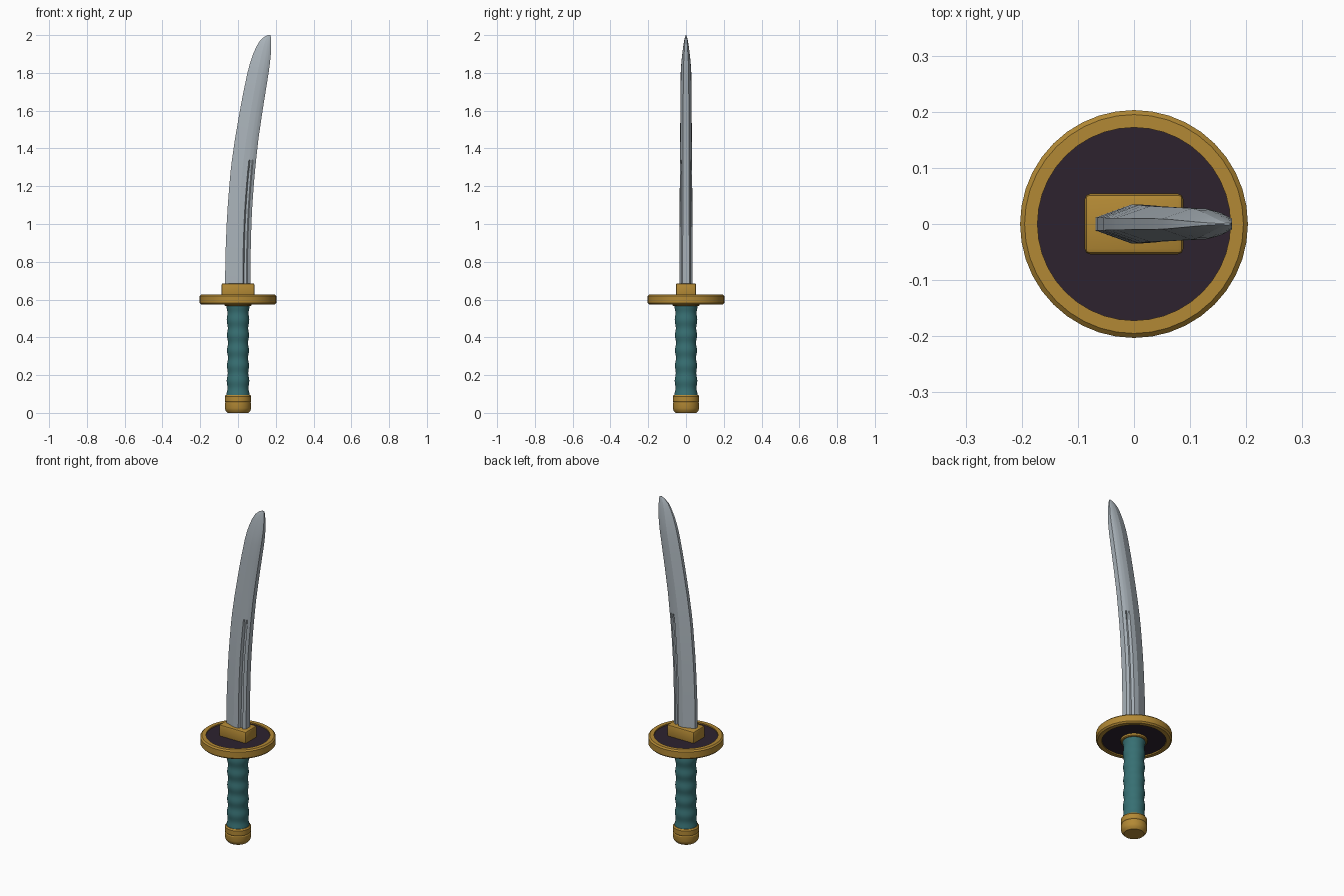
import bpy, bmesh, math

if "Cube" in bpy.data.objects:
    bpy.data.objects.remove(bpy.data.objects["Cube"])


def material(name, rgb):
    m = bpy.data.materials.new(name)
    m.diffuse_color = (*rgb, 1)
    m.use_nodes = True
    m.node_tree.nodes["Principled BSDF"].inputs["Base Color"].default_value = m.diffuse_color
    return m


GOLD = material("gold", (0.45, 0.25, 0.035))
STEEL = material("steel", (0.40, 0.45, 0.49))
TEAL = material("teal wrap", (0.038, 0.16, 0.17))
DARK = material("dark plum", (0.026, 0.016, 0.028))


def finish(name, bm, mat, angle):
    bmesh.ops.recalc_face_normals(bm, faces=bm.faces)
    me = bpy.data.meshes.new(name)
    bm.to_mesh(me)
    bm.free()
    me.materials.append(mat)
    ob = bpy.data.objects.new(name, me)
    bpy.context.collection.objects.link(ob)
    bpy.ops.object.select_all(action='DESELECT')
    ob.select_set(True)
    bpy.context.view_layer.objects.active = ob
    bpy.ops.object.shade_smooth_by_angle(angle=math.radians(angle))
    return ob


def loft(name, rings, mat, angle=30, closed=False):
    """Skin a list of rings; cap the ends unless the rings form a closed loop."""
    bm = bmesh.new()
    vs = [[bm.verts.new(p) for p in ring] for ring in rings]
    n = len(vs[0])
    pairs = list(zip(vs, vs[1:]))
    if closed:
        pairs.append((vs[-1], vs[0]))
    for a, b in pairs:
        for i in range(n):
            j = (i + 1) % n
            bm.faces.new((a[i], a[j], b[j], b[i]))
    if not closed:
        bm.faces.new(vs[0])
        bm.faces.new(vs[-1])
    return finish(name, bm, mat, angle)


def turned(name, profile, mat, sides=32, angle=30, closed=False):
    """Turn an (r, z) profile around the z axis."""
    rings = [[(r * math.cos(2 * math.pi * i / sides),
               r * math.sin(2 * math.pi * i / sides), z) for i in range(sides)]
             for r, z in profile]
    return loft(name, rings, mat, angle, closed)


# Pommel: rounded cap with a waist line
turned("pommel", [(0.055, 0.0), (0.066, 0.012), (0.070, 0.025), (0.070, 0.052),
                  (0.067, 0.057), (0.070, 0.062), (0.070, 0.088),
                  (0.064, 0.096)], GOLD)

# Grip: wrapped handle with soft bulges
grip = []
for k in range(49):
    z = 0.09 + 0.485 * k / 48
    flare = 0.004 * (2 * k / 48 - 1) ** 2
    grip.append((0.0555 + flare + 0.0025 * math.cos(2 * math.pi * (z - 0.09) / 0.08), z))
turned("grip", grip, TEAL, angle=60)
turned("grip_ring", [(0.068, 0.566), (0.072, 0.570), (0.072, 0.59)], GOLD)

# Guard: bevelled gold rim around a dark disc
turned("guard_rim", [(0.172, 0.574), (0.195, 0.574), (0.203, 0.582),
                     (0.203, 0.619), (0.195, 0.627), (0.172, 0.627)],
       GOLD, sides=40, closed=True)
turned("guard_disc", [(0.175, 0.581), (0.175, 0.620)], DARK, sides=40)

# Collar: bevelled block holding the blade
bm = bmesh.new()
bmesh.ops.create_cube(bm, size=1)
for v in bm.verts:
    v.co = (v.co.x * 0.176, v.co.y * 0.108, 0.645 + v.co.z * 0.082)
bmesh.ops.bevel(bm, geom=bm.edges[:], offset=0.010, segments=2,
                profile=0.5, affect='EDGES')
finish("collar", bm, GOLD, 35)

# Blade: stations of (z, front edge x, spine x, half thickness)
stations = [
    (0.66, -0.069, 0.065, 0.035), (0.85, -0.066, 0.067, 0.035),
    (1.00, -0.060, 0.071, 0.034), (1.10, -0.054, 0.076, 0.034),
    (1.20, -0.046, 0.083, 0.033), (1.28, -0.039, 0.090, 0.032),
    (1.34, -0.032, 0.096, 0.032), (1.45, -0.016, 0.108, 0.031),
    (1.60, 0.010, 0.130, 0.030), (1.70, 0.029, 0.146, 0.029),
    (1.80, 0.050, 0.162, 0.028), (1.85, 0.063, 0.169, 0.025),
    (1.90, 0.080, 0.174, 0.020), (1.94, 0.098, 0.175, 0.015),
    (1.97, 0.116, 0.175, 0.010), (1.99, 0.138, 0.174, 0.005),
    (2.00, 0.158, 0.171, 0.002)]
rings = []
for z, l, r, t in stations:
    # Groove on both cheeks that fades out part way up
    g = min(1, max(0, (1.34 - z) / 0.06))
    half = [(0, 0.33), (0.48, 1), (0.70, 0.97), (0.75, 0.93 - 0.45 * g),
            (0.84, 0.83 - 0.33 * g), (0.88, 0.78), (1, 0.5)]
    side = [(l + (r - l) * u, t * w) for u, w in half]
    rings.append([(x, -y, z) for x, y in side] + [(x, y, z) for x, y in reversed(side)])
loft("blade", rings, STEEL, angle=14)
